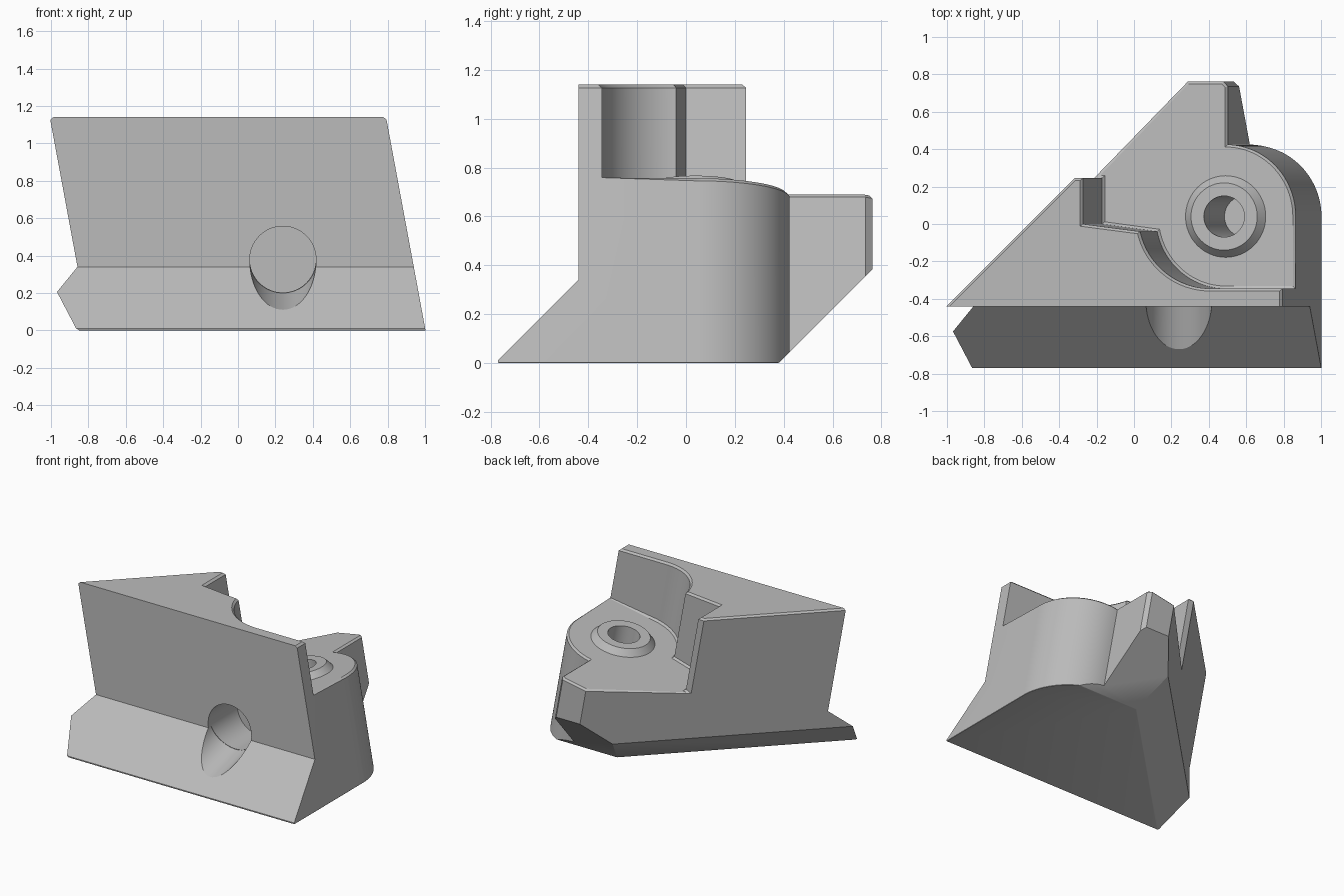
import bpy, bmesh, math
from mathutils import Vector, Matrix

if "Cube" in bpy.data.objects:
    bpy.data.objects.remove(bpy.data.objects["Cube"], do_unlink=True)

LEAN = 0.185              # sideways lean of every upright wall
CX, CY, CZ = 0.49, 0.04, 0.69   # centre of the screw seat
R = 0.385                 # radius of the rounded wall

grey = bpy.data.materials.new("plain grey")
grey.use_nodes = True
grey.diffuse_color = (0.5, 0.5, 0.5, 1)
grey.node_tree.nodes["Principled BSDF"].inputs["Base Color"].default_value = (0.5, 0.5, 0.5, 1)


def arc(start, end, steps=24):
    angles = [math.radians(start + (end - start) * i / steps) for i in range(steps + 1)]
    return [(CX + R * math.cos(a), CY + R * math.sin(a)) for a in angles]


def seat_height(x):
    return CZ + 0.179 * (x - CX)


def leaning_prism(profile, bottom, top):
    """Extrude a plan profile along the leaning axis between two height rules."""
    bm = bmesh.new()
    rings = [[bm.verts.new((x - LEAN * (h(x) - CZ), y, h(x))) for x, y in profile]
             for h in (bottom, top)]
    n = len(profile)
    bm.faces.new(rings[0][::-1])
    bm.faces.new(rings[1])
    for i in range(n):
        j = (i + 1) % n
        bm.faces.new((rings[0][i], rings[0][j], rings[1][j], rings[1][i]))
    bmesh.ops.recalc_face_normals(bm, faces=bm.faces)
    return bm


def to_object(bm, name, helper=False):
    mesh = bpy.data.meshes.new(name)
    bm.to_mesh(mesh)
    bm.free()
    mesh.materials.append(grey)
    obj = bpy.data.objects.new(name, mesh)
    bpy.context.collection.objects.link(obj)
    obj.hide_render = helper
    return obj


def combine(obj, other, operation):
    mod = obj.modifiers.new("combine", 'BOOLEAN')
    mod.operation, mod.solver, mod.object = operation, 'EXACT', other
    graph = bpy.context.evaluated_depsgraph_get()
    mesh = bpy.data.meshes.new_from_object(obj.evaluated_get(graph))
    obj.modifiers.clear()
    obj.data = mesh
    bpy.data.objects.remove(other, do_unlink=True)


def cone(name, r1, r2, base, axis, length, helper=True):
    """Round part starting at base and running along axis."""
    axis = Vector(axis).normalized()
    place = (Matrix.Translation(Vector(base) + axis * length / 2)
             @ Vector((0, 0, 1)).rotation_difference(axis).to_matrix().to_4x4())
    bm = bmesh.new()
    bmesh.ops.create_cone(bm, cap_ends=True, segments=64, radius1=r1, radius2=r2,
                          depth=length, matrix=place)
    return to_object(bm, name, helper)


# Main body: leaning prism trimmed by flat planes
outline = [(-1.383, -0.9), (0.875, -0.9)] + arc(88.5, 0)[::-1]
outline += [(0.5, 0.735), (0.475, 0.763), (0.28, 0.763)]
bm = leaning_prism(outline, lambda x: 0, lambda x: 1.14)
trims = [((0, 0.38, 0), (0, 1, -1)),                      # sloping underside at the back
         ((0, -0.77, 0), (0, -1, 0)),                     # front limit
         ((-0.85, -0.77, 0), (-0.21, 0.21, -0.32))]       # undercut below the diagonal wall
for point, normal in trims:
    bmesh.ops.bisect_plane(bm, geom=bm.verts[:] + bm.edges[:] + bm.faces[:], dist=1e-5,
                           plane_co=point, plane_no=Vector(normal).normalized(), clear_outer=True)
    bmesh.ops.holes_fill(bm, edges=[e for e in bm.edges if e.is_boundary], sides=0)
bmesh.ops.recalc_face_normals(bm, faces=bm.faces)
body = to_object(bm, "bracket_body")

# Front recess above the flared foot
bm = bmesh.new()
section = [(-0.44, 1.5), (-0.44, 0.34), (-0.88, -0.1), (-1.2, -0.1), (-1.2, 1.5)]
face = bm.faces.new([bm.verts.new((-2, y, z)) for y, z in section])
side = bmesh.ops.extrude_face_region(bm, geom=[face])
bmesh.ops.translate(bm, vec=(4, 0, 0), verts=[v for v in side["geom"] if isinstance(v, bmesh.types.BMVert)])
bmesh.ops.recalc_face_normals(bm, faces=bm.faces)
combine(body, to_object(bm, "front_cutter", True), 'DIFFERENCE')

# Seat cut away behind the upper wall
cut = [(-0.6, 1.2), (-0.6, 0.245), (-0.192, 0.245), (-0.192, 0.0)]
cut += arc(192, 270) + [(1.4, CY - R), (1.4, 1.2)]
bm = leaning_prism(cut, seat_height, lambda x: 1.4)
combine(body, to_object(bm, "seat_cutter", True), 'DIFFERENCE')

# Chamfers around the top, the seat and the base
bm = bmesh.new()
bm.from_mesh(body.data)
bmesh.ops.remove_doubles(bm, verts=bm.verts, dist=1e-4)
bmesh.ops.dissolve_limit(bm, angle_limit=0.01, verts=bm.verts, edges=bm.edges)
bm.normal_update()


def is_rim(edge, up):
    if len(edge.link_faces) != 2:
        return False
    a, b = sorted(edge.link_faces, key=lambda f: -up * f.normal.z)
    flat_front = up > 0 and b.normal.y < -0.9
    return up * a.normal.z > 0.9 and up * b.normal.z < 0.9 and not flat_front


for up, size in ((1, 0.028), (-1, 0.02)):
    bmesh.ops.bevel(bm, geom=[e for e in bm.edges if is_rim(e, up)], offset=size,
                    segments=1, affect='EDGES', clamp_overlap=True)
    bm.normal_update()
bm.to_mesh(body.data)
bm.free()

# Raised screw collar and its blind hole
axis = Vector((-LEAN, 0, 1)).normalized()
seat = Vector((CX, CY, CZ))
collar = cone("screw_collar", 0.235, 0.18, seat - axis * 0.02, axis, 0.065, False)
combine(body, collar, 'UNION')
combine(body, cone("screw_hole", 0.11, 0.11, seat - axis * 0.56, axis, 0.8), 'DIFFERENCE')

# Round front pocket, with its sloping run-out across the foot
combine(body, cone("pocket", 0.177, 0.177, (0.24, -0.1, 0.38), (0, -1, 0), 0.9), 'DIFFERENCE')
combine(body, cone("run_out", 0.177, 0.177, (0.24, -0.42, 0.37), (0, -1, -0.3), 0.6), 'DIFFERENCE')

bpy.context.view_layer.objects.active = body
body.select_set(True)
bpy.ops.object.shade_smooth_by_angle(angle=math.radians(25))
